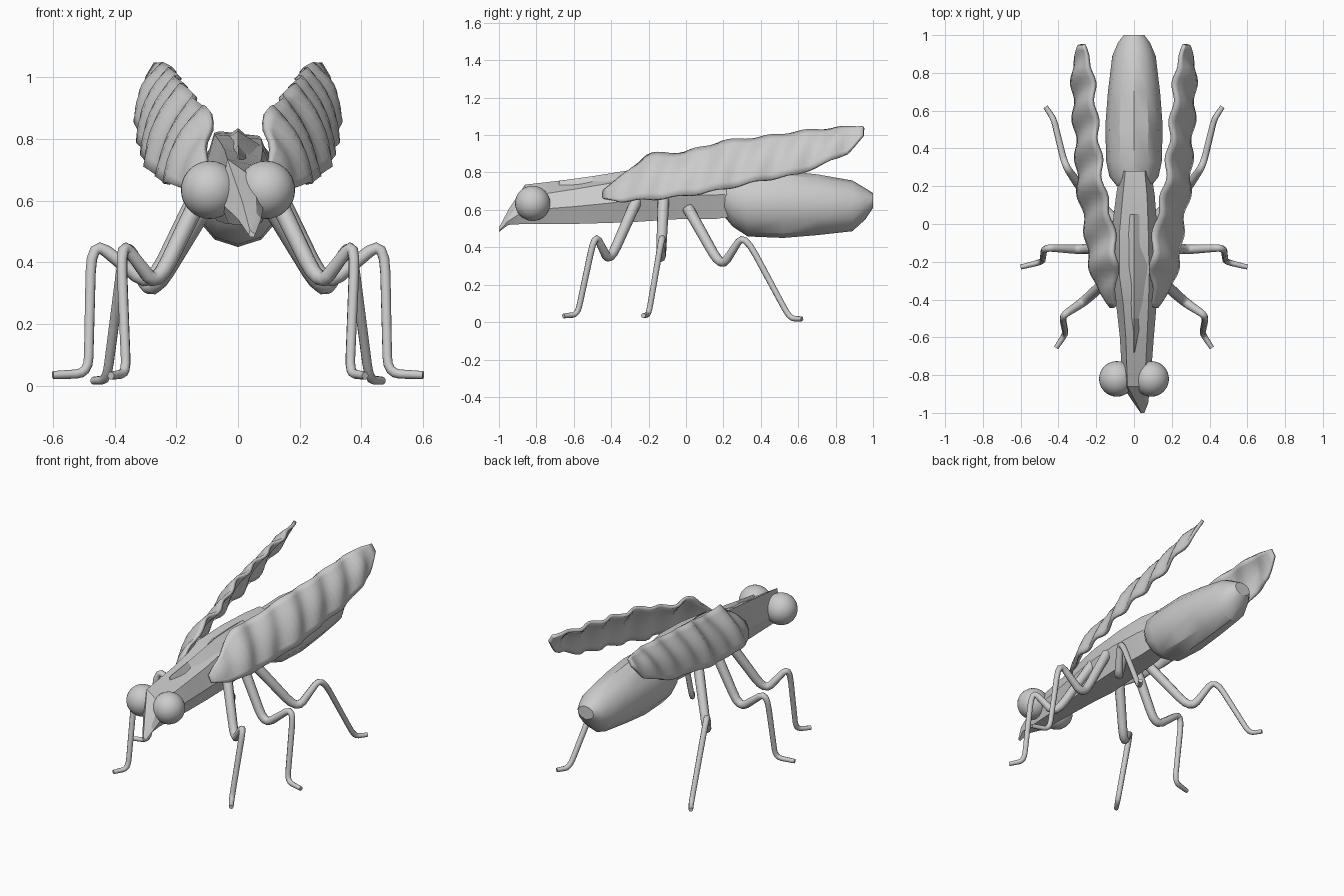
import bpy, math
from mathutils import Vector

if "Cube" in bpy.data.objects:
    bpy.data.objects.remove(bpy.data.objects["Cube"])


def mesh_object(name, verts, faces, angle=None):
    mesh = bpy.data.meshes.new(name)
    mesh.from_pydata(verts, [], faces)
    obj = bpy.data.objects.new(name, mesh)
    bpy.context.collection.objects.link(obj)
    bpy.ops.object.select_all(action='DESELECT')
    obj.select_set(True)
    bpy.context.view_layer.objects.active = obj
    bpy.ops.object.mode_set(mode='EDIT')
    bpy.ops.mesh.select_all(action='SELECT')
    bpy.ops.mesh.normals_make_consistent(inside=False)
    bpy.ops.object.mode_set(mode='OBJECT')
    if angle:
        bpy.ops.object.shade_smooth_by_angle(angle=math.radians(angle))
    return obj


def loft(name, rings, angle=None):
    n = len(rings[0])
    verts = [p for r in rings for p in r]
    faces = [(i * n + j, i * n + (j + 1) % n, (i + 1) * n + (j + 1) % n, (i + 1) * n + j)
             for i in range(len(rings) - 1) for j in range(n)]
    faces += [tuple(range(n)), tuple(range(len(verts) - n, len(verts)))]
    return mesh_object(name, verts, faces, angle)


# Head and thorax: angular, lopsided wedge (y, left, right, z low, z left top, z right top)
body = [(-1.0, .035, .055, .482, .505, .495), (-.95, 0, .075, .52, .60, .56),
        (-.86, -.06, .085, .525, .735, .67), (-.6, -.075, .105, .525, .765, .71),
        (-.42, -.095, .12, .53, .79, .74), (-.28, -.12, .13, .535, .815, .77),
        (-.05, -.12, .125, .55, .82, .80), (.15, -.095, .11, .55, .825, .81),
        (.28, -.075, .09, .57, .82, .80)]
rings = []
for y, l, r, lo, tl, tr in body:
    c, mid = (l + r) / 2, lo + (tr - lo) * .5
    rings.append([(c + (l - c) * .65, y, tl), (c + (r - c) * .6, y, tr), (r, y, mid),
                  (c + (r - c) * .6, y, lo), (c + (l - c) * .6, y, lo), (l, y, mid)])
loft("head_and_thorax", rings, 20)

# Pointed shield over the thorax
loft("thorax_shield", [[(-x, y, z - .05), (0, y, z), (x, y, z - .05), (0, y, z - .07)]
                       for x, y, z in [(.008, -.68, .755), (.04, -.5, .78),
                                       (.08, -.22, .825), (.06, .05, .835)]], 20)

# Abdomen (y, half width, z low, z high)
abdomen = [(.2, .09, .57, .77), (.25, .13, .51, .79), (.33, .147, .458, .805),
           (.52, .152, .45, .81), (.7, .138, .465, .79), (.89, .115, .486, .757),
           (.96, .085, .55, .715), (1.0, .055, .61, .69)]
rings = []
for y, w, lo, hi in abdomen:
    rings.append([(w * math.cos(a), y, (lo + hi) / 2 + (hi - lo) / 2 * math.sin(a))
                  for a in [math.tau * (k + .5) / 12 + math.pi / 12 for k in range(12)]])
loft("abdomen", rings, 32)

# Wings: rippled sheets, inner edge high, outer edge low (y, x in, z in, x out, z out)
stations = [(-.44, .10, .70, .12, .66), (-.35, .10, .77, .185, .645),
            (-.2, .09, .895, .235, .655), (0, .115, .905, .255, .675),
            (.2, .165, .965, .295, .71), (.4, .185, .985, .30, .755),
            (.6, .205, 1.015, .315, .79), (.75, .215, 1.03, .32, .85),
            (.87, .235, 1.04, .315, .905), (.95, .265, 1.043, .29, 1.0)]


def station_at(y):
    for a, b in zip(stations, stations[1:]):
        if y <= b[0] + 1e-6:
            t = (y - a[0]) / (b[0] - a[0])
            return [p + (q - p) * t for p, q in zip(a, b)]


for side, sx in (("right", 1), ("left", -1)):
    verts, nu, nv = [], 48, 8
    for i in range(nu + 1):
        y, xi, zi, xo, zo = station_at(-.44 + 1.39 * i / nu)
        out = Vector((zi - zo, 0, xo - xi)).normalized()
        fade = min(1, i / 5, (nu - i) / 5)
        for j in range(nv + 1):
            v = j / nv
            d = fade * (.025 * math.sin(math.pi * v) + .012 * math.sin(math.tau * (y + .1 * v) / .2))
            verts.append((sx * (xi + (xo - xi) * v + out.x * d), y, zi + (zo - zi) * v + out.z * d))
    row = nv + 1
    faces = [(i * row + j, i * row + j + 1, (i + 1) * row + j + 1, (i + 1) * row + j)
             for i in range(nu) for j in range(nv)]
    wing = mesh_object(side + "_wing", verts, faces, 40)
    mod = wing.modifiers.new("thickness", 'SOLIDIFY')
    mod.thickness, mod.offset = .02, 0

# Legs: tapered bent tubes, hip to foot
legs = {"front": [(.10, -.26, .66), (.265, -.41, .32), (.38, -.487, .475), (.362, -.58, .04), (.412, -.655, .033)],
        "middle": [(.11, -.12, .66), (.28, -.135, .32), (.475, -.125, .475), (.485, -.2, .04), (.60, -.228, .035)],
        "hind": [(.09, .01, .61), (.28, .19, .29), (.365, .31, .475), (.425, .555, .02), (.468, .62, .017)]}
widths = [.031, .026, .018, .016, .013]
for leg, path in legs.items():
    for side, sx in (("right", 1), ("left", -1)):
        pts = [Vector((sx * x, y, z, w)) for (x, y, z), w in zip(path, widths)]
        smooth = [pts[0]]
        for k in range(1, len(pts) - 1):
            # Round each joint with a short quadratic arc
            p, q, r = pts[k - 1:k + 2]
            a = q + (p - q) * (.25 if k < 3 else .12)
            b = q + (r - q) * (.25 if k < 3 else .35)
            for t in (0, .25, .5, .75, 1):
                smooth.append(a * (1 - t) ** 2 + q * (2 * t * (1 - t)) + b * t * t)
        smooth.append(pts[-1])
        curve = bpy.data.curves.new(leg + "_leg", 'CURVE')
        curve.dimensions = '3D'
        curve.bevel_depth, curve.bevel_resolution, curve.use_fill_caps = 1, 2, True
        spline = curve.splines.new('POLY')
        spline.points.add(len(smooth) - 1)
        for sp, p in zip(spline.points, smooth):
            sp.co, sp.radius = (p[0], p[1], p[2], 1), p[3]
        obj = bpy.data.objects.new(side + "_" + leg + "_leg", curve)
        bpy.context.collection.objects.link(obj)

# Eyes
for side, sx in (("right", 1), ("left", -1)):
    bpy.ops.mesh.primitive_uv_sphere_add(segments=32, ring_count=16, radius=.094,
                                         location=(sx * .091, -.82, .635))
    bpy.context.object.name = side + "_eye"
    bpy.ops.object.shade_smooth()
